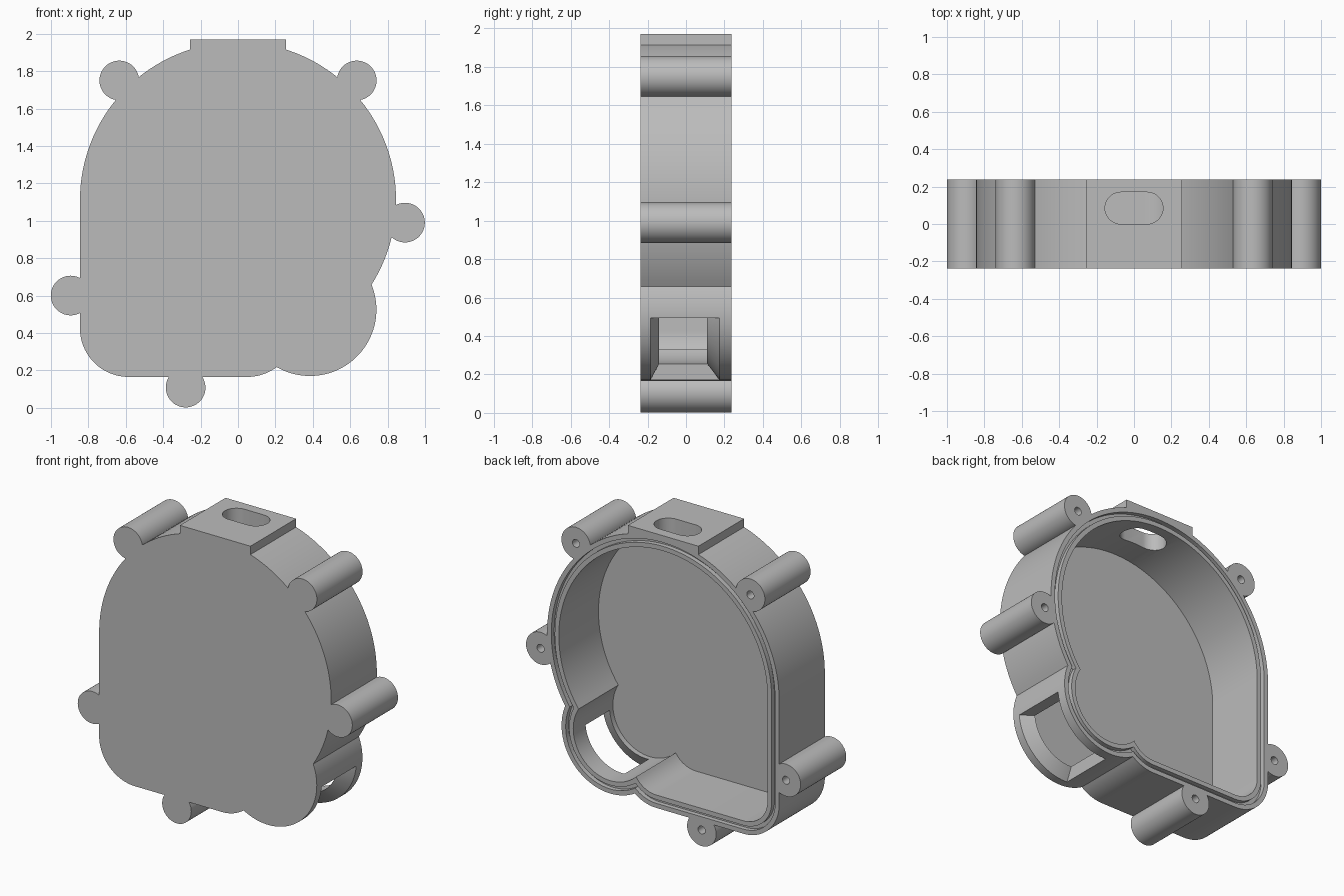
import bpy, bmesh, math
from mathutils import Vector

if "Cube" in bpy.data.objects:
    bpy.data.objects.remove(bpy.data.objects["Cube"])

HALF = 0.2375          # half of the depth along y
WALL = 0.085           # wall thickness
FLOOR = -0.175         # inner face of the front plate
MAIN, R_MAIN = Vector((0, 1.11)), 0.845
LOBE, R_LOBE = Vector((0.385, 0.525)), 0.355
CORNER, TOE, R_CORNER = Vector((-0.585, 0.425)), Vector((0.05, 0.425)), 0.26
BOSSES = [(-0.635, 1.75), (0.635, 1.75), (0.893, 0.99), (-0.895, 0.6), (-0.28, 0.108)]
R_BOSS = 0.106

grey = bpy.data.materials.new("grey plastic")
grey.diffuse_color = (0.5, 0.5, 0.5, 1)
grey.use_nodes = True
grey.node_tree.nodes["Principled BSDF"].inputs["Base Color"].default_value = grey.diffuse_color


def arc(c, r, a0, a1, n):
    return [(c[0] + r * math.cos(a0 + (a1 - a0) * i / n),
             c[1] + r * math.sin(a0 + (a1 - a0) * i / n)) for i in range(n + 1)]


def meet(c0, r0, c1, r1, side):
    """One of the two points where two circles cross."""
    d = c1 - c0
    a = (r0 * r0 - r1 * r1 + d.length_squared) / (2 * d.length)
    h = math.sqrt(r0 * r0 - a * a)
    u = d.normalized()
    return c0 + u * a + Vector((-u.y, u.x)) * h * side


def angle(c, p):
    return math.atan2(p.y - c.y, p.x - c.x)


def outline(off):
    """Counter-clockwise case profile in x, z, inset by off."""
    rm, rl, rc = R_MAIN - off, R_LOBE - off, R_CORNER - off
    right = meet(MAIN, rm, LOBE, rl, 1)
    low = meet(TOE, rc, LOBE, rl, -1)
    pts = arc(MAIN, rm, angle(MAIN, right), math.pi, 80)
    pts += arc(CORNER, rc, math.pi, 1.5 * math.pi, 24)
    pts += arc(TOE, rc, -0.5 * math.pi, angle(TOE, low), 10)
    a0, a1 = angle(LOBE, low), angle(LOBE, right)
    pts += arc(LOBE, rl, a0, a1, 60)[1:-1]
    return pts


def finish(bm, name):
    bmesh.ops.remove_doubles(bm, verts=bm.verts, dist=1e-5)
    bmesh.ops.recalc_face_normals(bm, faces=bm.faces)
    me = bpy.data.meshes.new(name)
    bm.to_mesh(me)
    bm.free()
    me.materials.append(grey)
    ob = bpy.data.objects.new(name, me)
    bpy.context.collection.objects.link(ob)
    return ob


def prism(name, pts, lo, hi, axis="y"):
    """Extrude a flat profile along y (x, z points) or z (x, y points)."""
    bm = bmesh.new()
    place = (lambda p, t: (p[0], t, p[1])) if axis == "y" else (lambda p, t: (p[0], p[1], t))
    a = [bm.verts.new(place(p, lo)) for p in pts]
    b = [bm.verts.new(place(p, hi)) for p in pts]
    bm.faces.new(a)
    bm.faces.new(b)
    for i in range(len(a)):
        j = (i + 1) % len(a)
        bm.faces.new((a[i], a[j], b[j], b[i]))
    return finish(bm, name)


def combine(target, tool, op):
    mod = target.modifiers.new(op, "BOOLEAN")
    mod.operation, mod.solver, mod.object = op, "EXACT", tool
    bpy.context.view_layer.objects.active = target
    bpy.ops.object.modifier_apply(modifier=mod.name)
    bpy.data.objects.remove(tool)


# Solid case body with screw bosses and the raised top pad
case = prism("case", outline(0), -HALF, HALF)
for c in BOSSES:
    combine(case, prism("boss", arc(c, R_BOSS, 0, 2 * math.pi, 48)[:-1], -HALF, HALF), "UNION")
pad = [(-0.257, 1.885), (0.257, 1.885), (0.257, 1.97), (-0.257, 1.97)]
combine(case, prism("top_pad", pad, -HALF, HALF), "UNION")

# Inner pocket, open at the back
combine(case, prism("pocket", outline(WALL), FLOOR, HALF + 0.1), "DIFFERENCE")

# Seal groove running round the back rim
bm = bmesh.new()
rings = [[bm.verts.new((x, y, z)) for x, z in outline(off)]
         for off, y in ((0.03, HALF - 0.03), (0.03, HALF + 0.05),
                        (0.055, HALF + 0.05), (0.055, HALF - 0.03))]
for k in range(4):
    r0, r1 = rings[k], rings[(k + 1) % 4]
    for i in range(len(r0)):
        j = (i + 1) % len(r0)
        bm.faces.new((r0[i], r0[j], r1[j], r1[i]))
combine(case, finish(bm, "groove"), "DIFFERENCE")

# Screw holes in the bosses
for c in BOSSES:
    combine(case, prism("screw_hole", arc(c, 0.026, 0, 2 * math.pi, 24)[:-1], 0.0, HALF + 0.1),
            "DIFFERENCE")

# Rounded slot through the top
slot = arc((0.07, 0.085), 0.085, -math.pi / 2, math.pi / 2, 20)
slot += arc((-0.07, 0.085), 0.085, math.pi / 2, 1.5 * math.pi, 20)
combine(case, prism("top_slot", slot, 1.6, 2.1, "z"), "DIFFERENCE")

# Flared window swept round the lower right lobe
bm = bmesh.new()
section = [(0.25, -0.129), (0.25, 0.095), (0.40, 0.209), (0.40, -0.209)]
loops = []
for i in range(33):
    t = math.radians(-93 + 88 * i / 32)
    loops.append([bm.verts.new((LOBE.x + r * math.cos(t), y, LOBE.y + r * math.sin(t)))
                  for r, y in section])
for l0, l1 in zip(loops, loops[1:]):
    for k in range(4):
        bm.faces.new((l0[k], l0[(k + 1) % 4], l1[(k + 1) % 4], l1[k]))
bm.faces.new(loops[0])
bm.faces.new(loops[-1])
combine(case, finish(bm, "lobe_window"), "DIFFERENCE")

# Smooth curved walls, keep the edges crisp
bpy.ops.object.select_all(action="DESELECT")
case.select_set(True)
bpy.context.view_layer.objects.active = case
bpy.ops.object.shade_smooth_by_angle(angle=math.radians(25))
